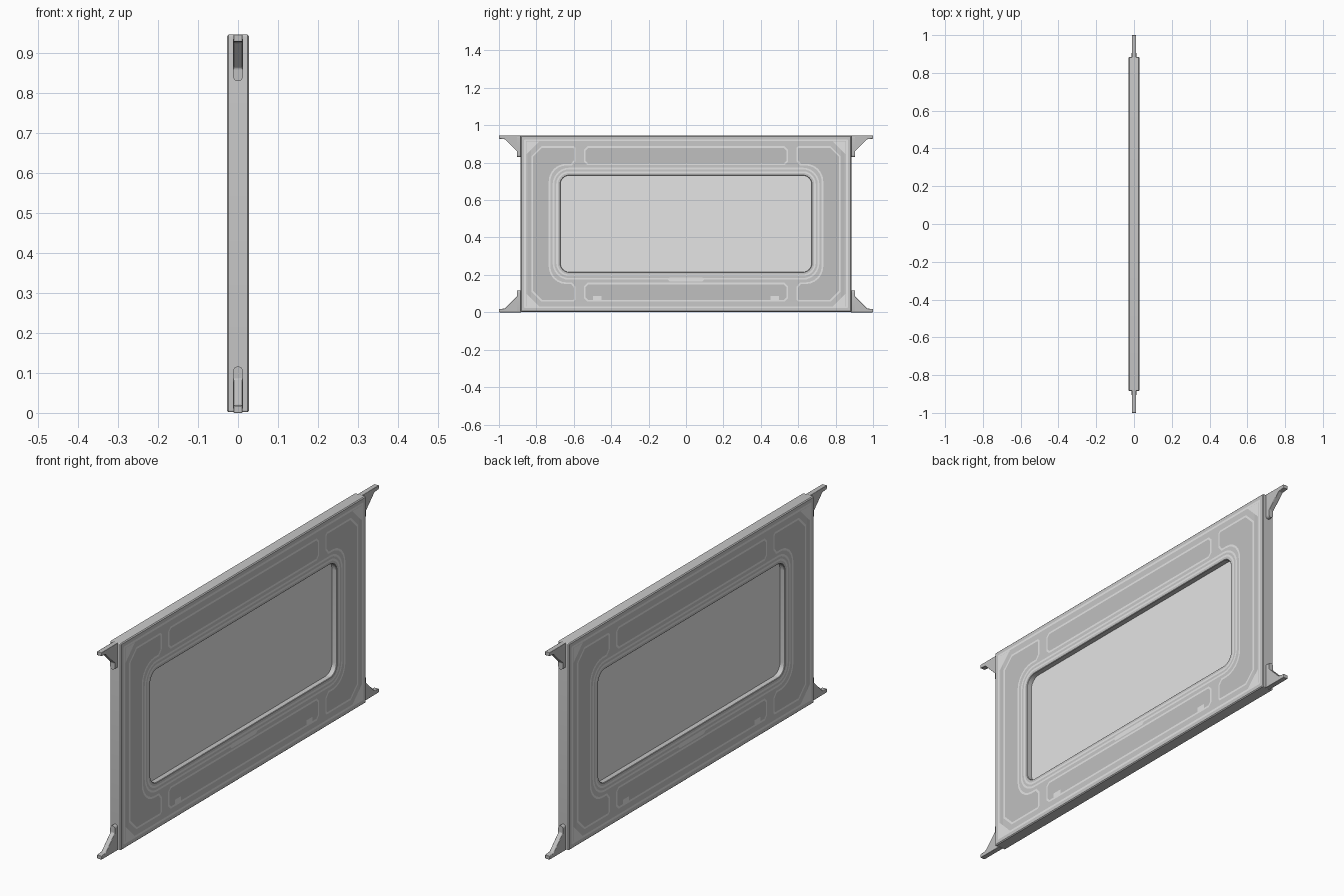
import bpy, bmesh, math
from mathutils import Vector

if "Cube" in bpy.data.objects:
    bpy.data.objects.remove(bpy.data.objects["Cube"])

ZC = 0.4725          # mid height, used as the mirror centre
FACE = 0.028         # half thickness of the frame


def material(name, v):
    m = bpy.data.materials.new(name)
    m.diffuse_color = (v, v, v, 1)
    m.use_nodes = True
    m.node_tree.nodes["Principled BSDF"].inputs["Base Color"].default_value = m.diffuse_color
    return m


MID = material("mid grey", 0.58)
DARK = material("dark grey", 0.53)
LIGHT = material("light grey", 0.78)


def rect(u0, u1, v0, v1, r, seg=6):
    """Counter-clockwise rectangle with rounded (or chamfered, seg=1) corners."""
    pts = []
    for i, (cu, cv) in enumerate([(u1 - r, v1 - r), (u0 + r, v1 - r),
                                  (u0 + r, v0 + r), (u1 - r, v0 + r)]):
        for k in range(seg + 1):
            a = math.pi / 2 * (i + k / seg)
            pts.append((cu + r * math.cos(a), cv + r * math.sin(a)))
    return pts


def inset(loop, d):
    """Mitred inset of a counter-clockwise loop."""
    out, n = [], len(loop)
    for i in range(n):
        p0, p, p1 = (Vector(loop[j % n]) for j in (i - 1, i, i + 1))
        a, b = (p - p0).normalized(), (p1 - p).normalized()
        na, nb = Vector((-a.y, a.x)), Vector((-b.y, b.x))
        q = p + (na + nb) * d / (1 + na.dot(nb))
        out.append((q.x, q.y))
    return out


def loft(name, loops, mat, kind="solid", mirror="", axis="x", bevel=0):
    """Skin a list of (outline, depth): capped solid, closed ring or flat sheet."""
    bm = bmesh.new()
    rows = []
    for pts, t in loops:
        rows.append([bm.verts.new((t, u, v - ZC) if axis == "x" else (u, t, v - ZC))
                     for u, v in pts])
    n = len(rows[0])
    pairs = list(zip(rows, rows[1:]))
    if kind == "ring":
        pairs.append((rows[-1], rows[0]))
    elif kind == "solid":
        bm.faces.new(rows[0][::-1])
        bm.faces.new(rows[-1])
    elif len(rows) == 1:
        bm.faces.new(rows[0])
    for a, b in pairs:
        for i in range(n):
            j = (i + 1) % n
            bm.faces.new((a[i], a[j], b[j], b[i]))
    if kind != "sheet":
        bmesh.ops.recalc_face_normals(bm, faces=bm.faces)
    me = bpy.data.meshes.new(name)
    bm.to_mesh(me)
    bm.free()
    me.materials.append(mat)
    ob = bpy.data.objects.new(name, me)
    bpy.context.collection.objects.link(ob)
    ob.location.z = ZC
    if bevel:
        b = ob.modifiers.new("Bevel", "BEVEL")
        b.width, b.segments, b.limit_method = bevel, 2, "ANGLE"
    if mirror:
        m = ob.modifiers.new("Mirror", "MIRROR")
        m.use_axis = [c in mirror for c in "xyz"]
        m.use_mirror_merge = False
    return ob


def plate(name, loop, mat, mirror="x", h=0.0004):
    """Flat painted area, on both faces of the frame."""
    return loft(name, [(loop, FACE + h)], mat, "sheet", mirror)


def stripe(name, loop, w, mat=LIGHT, mirror="x", h=0.0004):
    """Painted line running along the inside of a loop."""
    return loft(name, [(loop, FACE + h), (inset(loop, w), FACE + h)], mat, "sheet", mirror)


def panel(name, loop, mirror="x"):
    stripe(name + "_outline", loop, 0.009, LIGHT, mirror)
    plate(name, inset(loop, 0.009), DARK, mirror)


# Frame with bevelled edges and window opening
B = 0.004
outer = rect(-0.884, 0.884, 0.002, 0.945, 0.005)
hole = rect(-0.672, 0.672, 0.215, 0.732, 0.048)
out_in, hole_out = inset(outer, B), inset(hole, -0.002)
loft("frame", [(out_in, -FACE), (outer, B - FACE), (outer, FACE - B), (out_in, FACE),
               (hole_out, FACE), (hole, FACE - 0.002), (hole, 0.002 - FACE),
               (hole_out, -FACE)], MID, "ring")

# Window pane
pane = inset(hole, -0.004)
loft("window_pane", [(pane, -0.004), (pane, 0.004)], LIGHT)

# Trim rings around the window
stripe("window_trim_inner", inset(hole, -0.022), 0.009)
stripe("window_trim_outer", inset(hole, -0.041), 0.009)

# Border lines, side strips and corner plates
stripe("border_line", rect(-0.865, 0.865, 0.022, 0.925, 0.004, 1), 0.010)
plate("side_strip", rect(0.830, 0.848, 0.05, 0.895, 0.003, 1), DARK, "xy")
plate("corner_plate", [(0.853, 0.845), (0.853, 0.914), (0.784, 0.914)], LIGHT, "xyz",
      0.0008)

# C-shaped side panels wrapping the window corners
arc = [(0.64 + 0.085 * math.sin(a), 0.70 + 0.085 * math.cos(a))
       for a in [math.pi / 12 * k for k in range(7)]]
upper = [(0.826, 0.835), (0.773, 0.888), (0.60, 0.888), (0.59, 0.878),
         (0.59, 0.81), (0.61, 0.785)] + arc
lower = [(u, 2 * ZC - v) for u, v in reversed(upper)]
panel("side_panel", upper + lower, "xy")

# Long bars above and below the window
panel("long_bar", rect(-0.545, 0.545, 0.787, 0.888, 0.018, 1), "xz")

# Small squares on the lower bar and the grip under the window
plate("lower_square", rect(0.452, 0.497, 0.058, 0.086, 0.001, 1), LIGHT, "xy", 0.0008)
plate("grip", rect(-0.097, 0.097, 0.165, 0.185, 0.009, 1), LIGHT, "x", 0.0008)

# Corner brackets: triangular web with arm, plus round-ended mounting pad
web = [(0.88, 0.85), (0.902, 0.85), (0.905, 0.862), (0.968, 0.925),
       (1.0, 0.928), (1.0, 0.945), (0.88, 0.945)]
loft("bracket_arm", [(web, -0.0115), (web, 0.0115)], DARK, mirror="yz", bevel=0.002)
pad = rect(-0.012, 0.012, 0.829, 0.9445, 0.0118)
loft("bracket_pad", [(pad, 0.878), (pad, 0.904)], DARK, mirror="yz", axis="y")

# Smooth shading on the curved parts, edges kept sharp
bpy.ops.object.select_all(action="DESELECT")
for ob in bpy.data.objects:
    ob.select_set(True)
    bpy.context.view_layer.objects.active = ob
bpy.ops.object.shade_smooth_by_angle(angle=math.radians(30))
